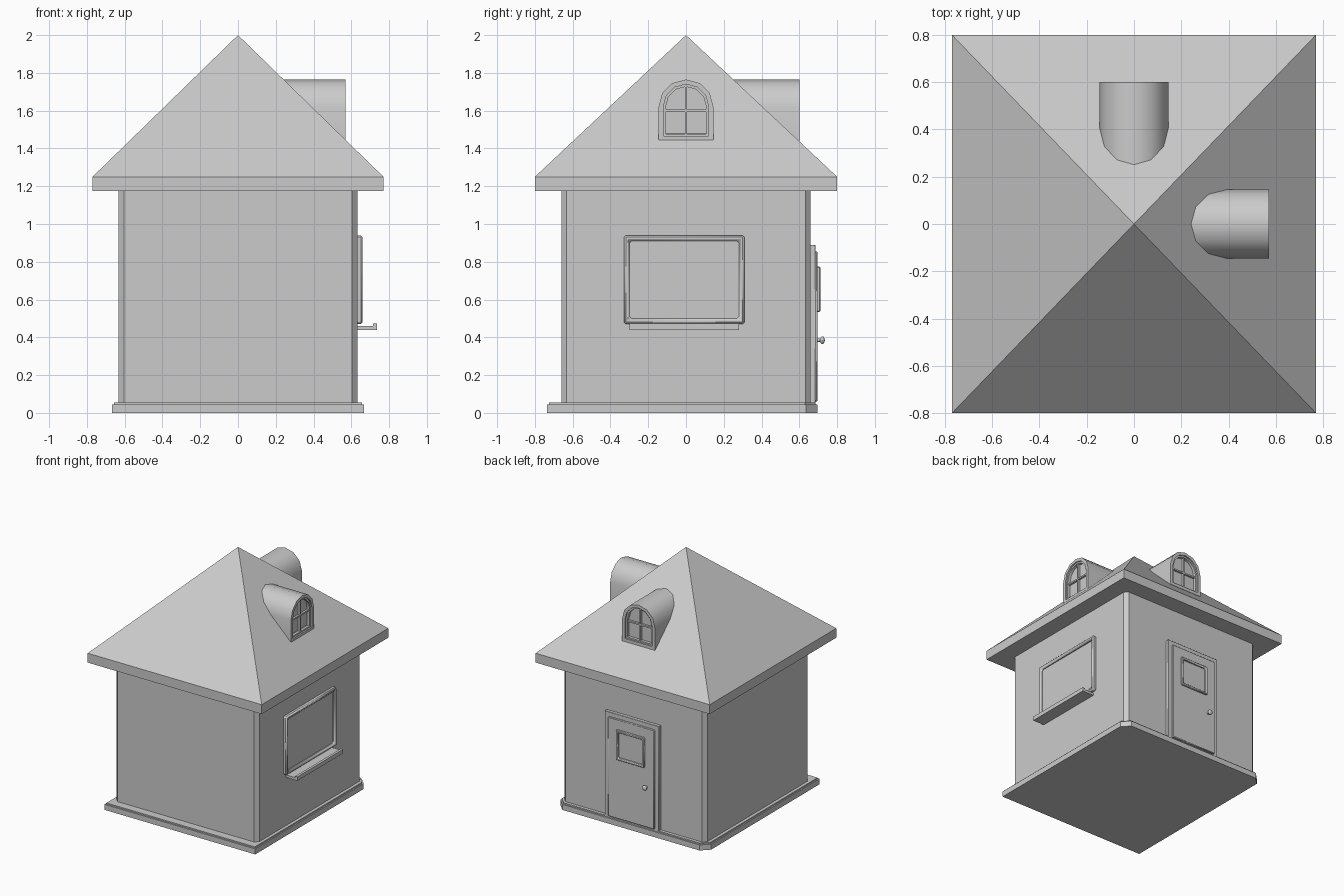
import bpy, bmesh
from math import radians, sin, cos, pi
from mathutils import Matrix

cube = bpy.data.objects.get("Cube")
if cube:
    bpy.data.objects.remove(cube, do_unlink=True)

grey = bpy.data.materials.new("light_grey")
grey.use_nodes = True
colour = (0.6, 0.6, 0.6, 1)
grey.diffuse_color = colour
grey.node_tree.nodes["Principled BSDF"].inputs["Base Color"].default_value = colour

# Rotations that carry a part built on the front (-y) to another wall
LEFT = Matrix.Rotation(radians(90), 4, "Z")
BACK = Matrix.Rotation(radians(180), 4, "Z")


def finish(name, bm, matrix=None, bevel=0.0):
    """Turn a bmesh into a finished object."""
    if matrix:
        bm.transform(matrix)
    bmesh.ops.recalc_face_normals(bm, faces=bm.faces)
    mesh = bpy.data.meshes.new(name)
    bm.to_mesh(mesh)
    bm.free()
    mesh.materials.append(grey)
    mesh.shade_smooth()
    mesh.set_sharp_from_angle(angle=radians(32))
    obj = bpy.data.objects.new(name, mesh)
    bpy.context.collection.objects.link(obj)
    if bevel:
        mod = obj.modifiers.new("edge_bevel", "BEVEL")
        mod.width = bevel
        mod.segments = 1
    return obj


def slab(name, outline, z0, z1):
    """Extrude a plan outline upward."""
    bm = bmesh.new()
    low = [bm.verts.new((x, y, z0)) for x, y in outline]
    high = [bm.verts.new((x, y, z1)) for x, y in outline]
    bm.faces.new(low)
    bm.faces.new(high)
    for i in range(len(low)):
        j = (i + 1) % len(low)
        bm.faces.new((low[i], low[j], high[j], high[i]))
    return finish(name, bm)


def plate(name, wall, outline, d0, d1, bevel=0.0):
    """Extrude an elevation outline outward from d0 to d1."""
    bm = bmesh.new()
    face = bm.faces.new([bm.verts.new((u, -d0, z)) for u, z in outline])
    out = bmesh.ops.extrude_face_region(bm, geom=[face], use_keep_orig=True)
    verts = [v for v in out["geom"] if isinstance(v, bmesh.types.BMVert)]
    bmesh.ops.translate(bm, verts=verts, vec=(0, d0 - d1, 0))
    return finish(name, bm, wall, bevel)


def ring(name, wall, outer, inner, d0, d1, bevel=0.0):
    """Hollow frame between two matching outlines."""
    bm = bmesh.new()
    loops = [[bm.verts.new((u, -d, z)) for u, z in line]
             for line, d in ((outer, d0), (outer, d1), (inner, d1), (inner, d0))]
    n = len(outer)
    for k in range(4):
        a, b = loops[k], loops[(k + 1) % 4]
        for i in range(n):
            j = (i + 1) % n
            bm.faces.new((a[i], a[j], b[j], b[i]))
    return finish(name, bm, wall, bevel)


def rect(u0, u1, z0, z1):
    return [(u0, z0), (u1, z0), (u1, z1), (u0, z1)]


def arch(radius, bottom, spring, steps=6):
    curve = [(radius * cos(pi * i / steps), spring + radius * sin(pi * i / steps))
             for i in range(steps + 1)]
    return [(-radius, bottom), (radius, bottom)] + curve


def cut_rect(x0, x1, y0, y1, front, back):
    """Plan rectangle with optional chamfered front and back corners."""
    pts = []
    for x, y, sx, sy, c in ((x0, y0, 1, 1, front), (x1, y0, -1, 1, front),
                            (x1, y1, -1, -1, back), (x0, y1, 1, -1, back)):
        if c:
            pair = [(x, y + sy * c), (x + sx * c, y)]
            pts += pair if sx == sy else pair[::-1]
        else:
            pts.append((x, y))
    return pts


# Plinth and walls
slab("plinth", cut_rect(-0.667, 0.667, -0.735, 0.695, 0, 0.06), 0, 0.044)
slab("plinth_top", cut_rect(-0.657, 0.657, -0.725, 0.685, 0, 0.055), 0.044, 0.054)
slab("walls", cut_rect(-0.632, 0.632, -0.66, 0.66, 0.028, 0.028), 0.05, 1.2)

# Pyramid roof with eaves
bm = bmesh.new()
corners = rect(-0.77, 0.77, -0.8, 0.8)
low = [bm.verts.new((x, y, 1.175)) for x, y in corners]
eave = [bm.verts.new((x, y, 1.25)) for x, y in corners]
peak = bm.verts.new((0, 0, 2))
bm.faces.new(low)
for i in range(4):
    j = (i + 1) % 4
    bm.faces.new((low[i], low[j], eave[j], eave[i]))
    bm.faces.new((eave[i], eave[j], peak))
finish("roof", bm)

# Arched dormers
for side, wall, front in (("left", LEFT, 0.57), ("back", BACK, 0.6)):
    bottom = 1.44
    outer = arch(0.145, bottom, 1.62)
    middle = arch(0.12, bottom + 0.025, 1.62)
    inner = arch(0.107, bottom + 0.036, 1.62)
    ring(side + "_dormer", wall, outer, middle, 0.2, front)
    ring(side + "_dormer_sash", wall, middle, inner, front - 0.04, front - 0.012)
    plate(side + "_dormer_pane", wall, middle, front - 0.05, front - 0.035)
    plate(side + "_dormer_mullion", wall, rect(-0.006, 0.006, 1.47, 1.73),
          front - 0.04, front - 0.018)
    plate(side + "_dormer_crossbar", wall, rect(-0.11, 0.11, 1.594, 1.606),
          front - 0.04, front - 0.019)

# Large window with sill
ring("window_frame", LEFT, rect(-0.328, 0.31, 0.47, 0.94),
     rect(-0.298, 0.28, 0.5, 0.91), 0.62, 0.66, 0.01)
plate("window_pane", LEFT, rect(-0.31, 0.29, 0.49, 0.92), 0.62, 0.642)
plate("window_sill", LEFT, rect(-0.298, 0.28, 0.44, 0.46), 0.62, 0.735)
plate("sill_lip", LEFT, rect(-0.298, 0.28, 0.445, 0.472), 0.715, 0.735)

# Door
ring("door_frame", BACK, rect(-0.24, 0.24, 0.05, 0.89),
     rect(-0.2, 0.2, 0.055, 0.85), 0.65, 0.686, 0.008)
plate("door_leaf", BACK, rect(-0.205, 0.205, 0.06, 0.855), 0.65, 0.697, 0.005)
ring("door_window_frame", BACK, rect(-0.125, 0.125, 0.535, 0.775),
     rect(-0.105, 0.105, 0.555, 0.755), 0.69, 0.711, 0.005)

# Door knob
bm = bmesh.new()
bmesh.ops.create_uvsphere(bm, u_segments=16, v_segments=10, radius=0.02,
                          matrix=Matrix.Translation((0.138, -0.722, 0.385))
                          @ Matrix.Diagonal((1, 0.65, 1, 1)))
bmesh.ops.create_cone(bm, cap_ends=True, segments=12, radius1=0.009, radius2=0.009,
                      depth=0.04, matrix=Matrix.Translation((0.138, -0.705, 0.385))
                      @ Matrix.Rotation(radians(90), 4, "X"))
finish("door_knob", bm, BACK)
